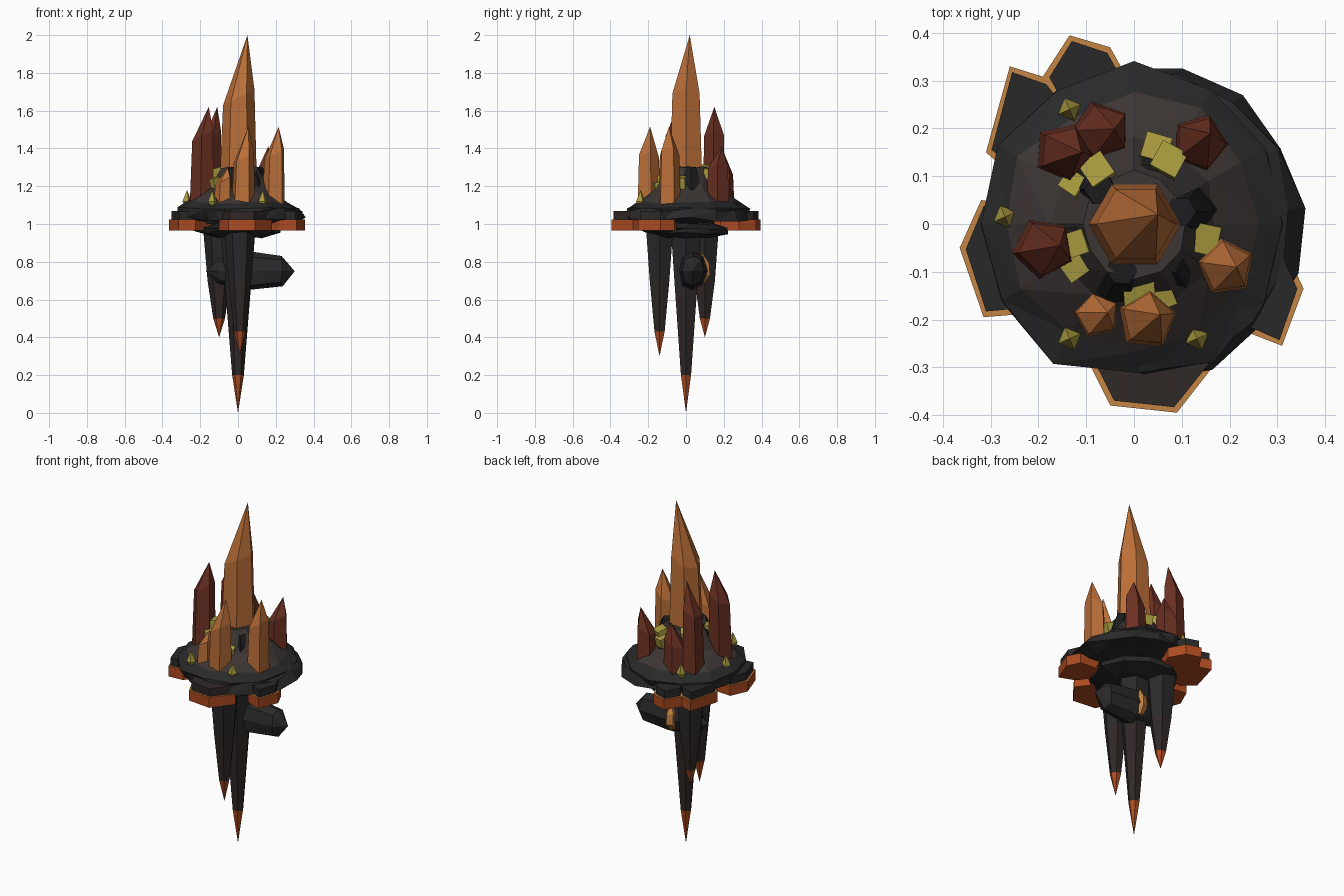
import bpy, bmesh, math, random
from mathutils import Vector, Matrix

if "Cube" in bpy.data.objects:
    bpy.data.objects.remove(bpy.data.objects["Cube"])

random.seed(4)

def material(name, rgb):
    m = bpy.data.materials.new(name)
    m.diffuse_color = (*rgb, 1)
    m.use_nodes = True
    m.node_tree.nodes["Principled BSDF"].inputs["Base Color"].default_value = m.diffuse_color
    return m

COAL = material("charcoal", (0.022, 0.022, 0.023))
BLACK = material("black_rock", (0.012, 0.012, 0.013))
BROWN = material("brown_rock", (0.03, 0.021, 0.02))
GREY = material("warm_grey_rock", (0.045, 0.036, 0.034))
ORANGE = material("orange_crystal", (0.5, 0.16, 0.04))
RED = material("red_crystal", (0.15, 0.03, 0.016))
GLOW = material("ember", (0.42, 0.07, 0.015))
GOLD = material("gold_edge", (0.55, 0.23, 0.055))
YELLOW = material("yellow_gem", (0.4, 0.33, 0.05))

def finish(name, bm, mats):
    bmesh.ops.recalc_face_normals(bm, faces=bm.faces)
    me = bpy.data.meshes.new(name)
    bm.to_mesh(me)
    bm.free()
    for m in mats:
        me.materials.append(m)
    ob = bpy.data.objects.new(name, me)
    bpy.context.collection.objects.link(ob)
    return ob

def loft(name, rings, n, mats, bands=None, jr=0, jz=0, turn=0):
    """Stack of n-gon rings (x, y, z, radius, z shear in x); radius 0 is a point."""
    bm = bmesh.new()
    loops = []
    for x, y, z, r, shear in rings:
        if r == 0:
            loops.append([bm.verts.new((x, y, z))])
            continue
        loop = []
        for i in range(n):
            a = turn + math.tau * i / n
            rr = r * (1 + random.uniform(-jr, jr))
            dx, dy = rr * math.cos(a), rr * math.sin(a)
            loop.append(bm.verts.new((x + dx, y + dy, z + shear * dx + random.uniform(-jz, jz))))
        loops.append(loop)
    for k, (lo, hi) in enumerate(zip(loops, loops[1:])):
        for i in range(n):
            j = (i + 1) % n
            if len(hi) == 1:
                vs = [(lo[i], lo[j], hi[0])]
            elif len(lo) == 1:
                vs = [(lo[0], hi[j], hi[i])]
            elif jr:
                vs = [(lo[i], lo[j], hi[j]), (lo[i], hi[j], hi[i])]
            else:
                vs = [(lo[i], lo[j], hi[j], hi[i])]
            for v in vs:
                bm.faces.new(v).material_index = bands[k] if bands else 0
    for loop, b in ((loops[0], 0), (loops[-1], -1)):
        if len(loop) > 1:
            bm.faces.new(loop).material_index = bands[b] if bands else 0
    return finish(name, bm, mats)

def crystal(name, x, y, r, base, shoulder, apex, mat, n=5, turn=0.3):
    loft(name, [(x, y, base, r, 0), (x + (apex[0] - x) * 0.15, y, shoulder, r * 0.86, 0.55), (*apex, 0, 0)],
         n, [mat], turn=turn)

# Upper rock: rugged rim and mound rising to a collar
loft("rock_mound", [(0, 0, 1.02, 0.2, 0), (0, 0, 1.03, 0.31, 0), (0, 0, 1.085, 0.325, 0),
                    (0, 0, 1.115, 0.27, 0), (0, 0, 1.19, 0.175, 0), (0, 0, 1.30, 0.11, 0)],
     12, [COAL, GREY, BLACK], [0, 0, 0, 1, 1], 0.05, 0.008)
# Broken shelves of rock on the right and back edges
loft("rock_shelf", [(0.03, 0.0, 1.01, 0.24, 0), (0.03, 0.0, 1.025, 0.325, 0),
                    (0.02, 0.0, 1.075, 0.315, 0), (0.02, 0, 1.10, 0.25, 0)],
     15, [COAL], None, 0.035, 0.012, 0.1)
# Ring of stones around the big crystal
for i in range(6):
    a = math.tau * i / 6 + 0.25
    x, y = 0.125 * math.cos(a), 0.125 * math.sin(a)
    loft("collar_stone", [(x, y, 1.14, 0.06, 0), (x * 0.9, y * 0.9, 1.22, 0.055, 0),
                          (x * 0.8, y * 0.8, 1.30 - 0.025 * (i % 2), 0.032, 0)], 6, [BLACK], None, 0.08, 0.006)
# Lower rock disc and the neck joining it
loft("rock_underside", [(0, 0, 0.925, 0.12, 0), (0, 0, 0.95, 0.22, 0), (0, 0, 0.975, 0.24, 0),
                        (0, 0, 1.0, 0.16, 0), (0, 0, 1.04, 0.15, 0)], 10, [COAL], None, 0.07, 0.006)

# Glowing slabs with a gold top edge and an inset dark plate
def slab(pts, top_mat):
    c = sum((Vector(p) for p in pts), Vector((0, 0))) / len(pts)
    for name, z0, z1, inset, mats in (("ember_slab", 0.965, 1.025, 0, [GLOW, GOLD]),
                                      ("slab_plate", 1.025, 1.07, 0.013, [top_mat, top_mat])):
        bm = bmesh.new()
        ring = []
        for p in pts:
            d = Vector(p) - c
            ring.append(c + d * (1 - inset / d.length))
        bot = [bm.verts.new((p.x, p.y, z0)) for p in ring]
        top = [bm.verts.new((p.x, p.y, z1)) for p in ring]
        bm.faces.new(bot)
        bm.faces.new(top).material_index = 1
        for i in range(len(ring)):
            j = (i + 1) % len(ring)
            bm.faces.new((bot[i], bot[j], top[j], top[i]))
        finish(name, bm, mats)

slab([(-0.19, 0.31), (-0.135, 0.395), (-0.05, 0.37), (0.0, 0.28), (-0.04, 0.18), (-0.13, 0.2)], COAL)
slab([(-0.31, 0.15), (-0.26, 0.33), (-0.18, 0.305), (-0.1, 0.2), (-0.15, 0.11), (-0.24, 0.09)], COAL)
slab([(-0.32, 0.05), (-0.365, -0.05), (-0.315, -0.195), (-0.225, -0.188), (-0.14, -0.09), (-0.2, 0.04)], COAL)
slab([(-0.10, -0.28), (-0.05, -0.38), (0.09, -0.395), (0.18, -0.28), (0.1, -0.17), (-0.04, -0.17)], BROWN)
slab([(0.22, -0.22), (0.31, -0.255), (0.355, -0.135), (0.32, -0.06), (0.2, -0.05), (0.15, -0.13)], COAL)

# Main crystal
loft("main_crystal", [(0, 0, 1.1, 0.103, 0), (0.004, 0, 1.67, 0.083, 0.5), (0.05, 0.02, 2.0, 0, 0)],
     6, [ORANGE])
# Smaller crystals: x, y, radius, shoulder, apex, colour
for x, y, r, s, apex, m in [
        (0.19, -0.09, 0.064, 1.37, (0.215, -0.09, 1.515), ORANGE),
        (0.025, -0.20, 0.066, 1.35, (0.055, -0.19, 1.515), ORANGE),
        (-0.08, -0.19, 0.052, 1.23, (-0.055, -0.185, 1.30), ORANGE),
        (-0.19, -0.05, 0.068, 1.47, (-0.155, -0.045, 1.62), RED),
        (-0.15, 0.15, 0.064, 1.46, (-0.11, 0.15, 1.62), RED),
        (-0.07, 0.195, 0.066, 1.27, (-0.04, 0.20, 1.38), RED),
        (0.135, 0.17, 0.064, 1.29, (0.16, 0.19, 1.41), RED)]:
    crystal("orange_crystal" if m is ORANGE else "red_crystal", x, y, r, 1.06, s, apex, m, turn=x * 9)

# Yellow gem blocks near the collar
for x, y, z, s in [(0.14, -0.03, 1.22, 0.062), (0.07, 0.13, 1.26, 0.06), (0.045, 0.155, 1.23, 0.055),
                   (-0.075, 0.11, 1.28, 0.056), (-0.125, 0.085, 1.24, 0.045), (-0.12, -0.04, 1.27, 0.052),
                   (-0.12, -0.085, 1.22, 0.052), (0.01, -0.13, 1.23, 0.066), (0.06, -0.15, 1.2, 0.045)]:
    bm = bmesh.new()
    bmesh.ops.create_cube(bm, size=s, matrix=Matrix.Translation((x, y, z))
                          @ Matrix.Rotation(math.atan2(y, x), 4, 'Z') @ Matrix.Rotation(0.25, 4, 'Y'))
    finish("gem_block", bm, [YELLOW])
# Yellow pointed gems on the rim
for x, y in [(-0.135, 0.24), (-0.27, 0.015), (-0.135, -0.24), (0.132, -0.24)]:
    loft("rim_gem", [(x, y, 1.07, 0, 0), (x, y, 1.12, 0.026, 0), (x, y, 1.18, 0, 0)], 4, [YELLOW], turn=0.4)

# Hanging spikes with ember tips: x, y, tip height, radius, tip length, upper band height
for x, y, tip, r, glow, mid in [(0, 0, 0.0, 0.093, 0.2, 0.65), (-0.1, 0.1, 0.4, 0.085, 0.1, 0.7),
                                (0.01, -0.14, 0.3, 0.083, 0.13, 0.7)]:
    loft("hanging_spike", [(x, y, tip, 0, 0), (x, y, tip + glow, 0.031, 0), (x, y, mid, r * 0.72, 0),
                           (x, y, 0.98, r, 0)], 6, [GLOW, BROWN, COAL], [0, 1, 2], turn=0.0)

# Side boulder under the rock, lofted along x
boulder = loft("side_boulder", [(0, 0, -0.17, 0, 0), (0, 0, -0.1, 0.065, 0), (0, 0, 0.06, 0.105, 0),
                                (0, 0, 0.23, 0.082, 0), (0, 0, 0.3, 0, 0)], 8, [COAL], None, 0.07, 0.008)
boulder.data.transform(Matrix.Translation((0, 0.035, 0.75)) @ Matrix.Diagonal((1, 0.72, 1, 1))
                       @ Matrix.Rotation(math.pi / 2, 4, 'Y'))
# Little orange shard on the boulder's back
loft("boulder_shard", [(0.03, 0.08, 0.69, 0.02, 0), (0.03, 0.095, 0.73, 0.034, 0),
                       (0.03, 0.095, 0.79, 0.03, 0), (0.03, 0.085, 0.85, 0, 0)], 5, [GOLD])
